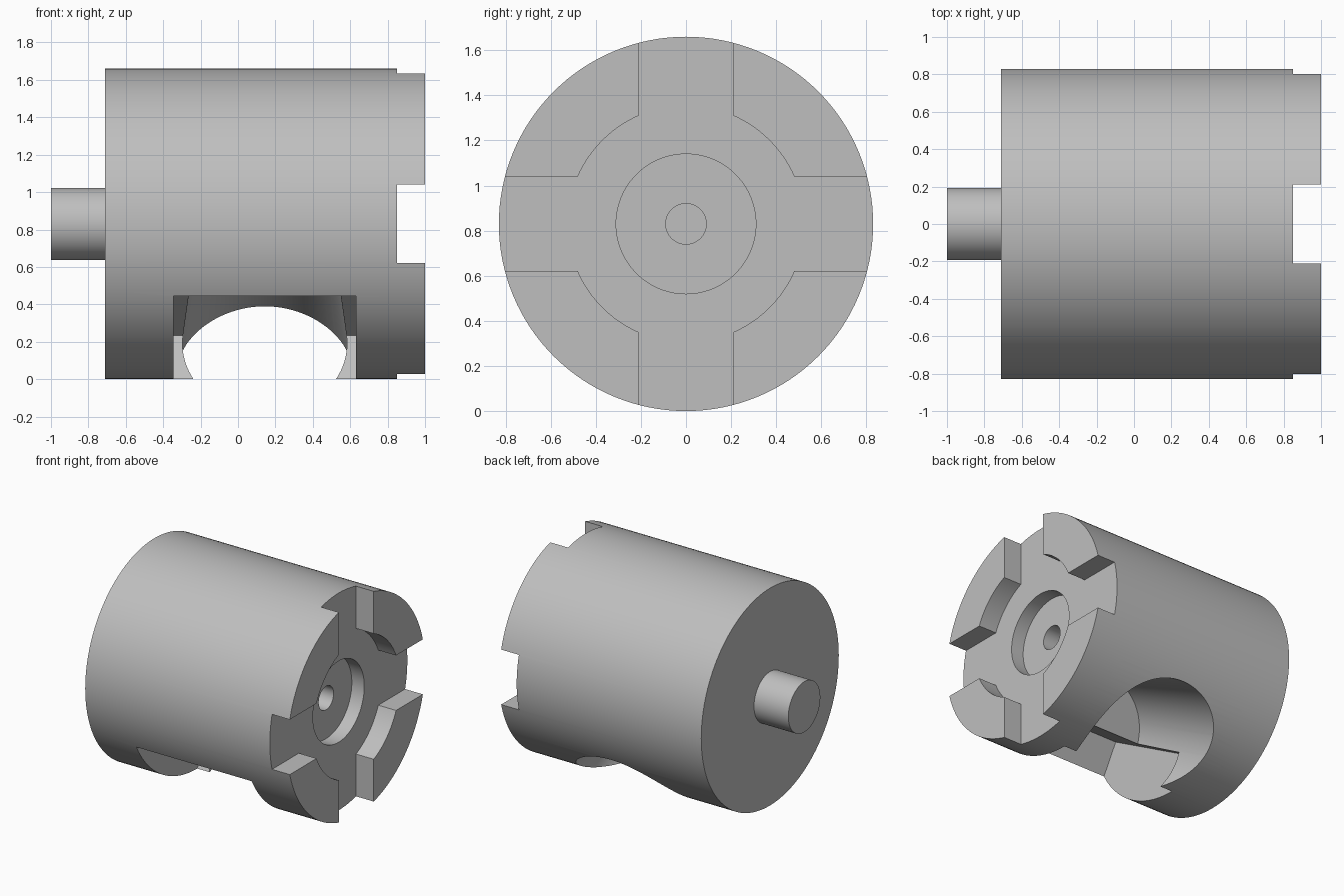
import bpy
from math import radians, pi
from mathutils import Matrix, Vector

cube = bpy.data.objects.get("Cube")
if cube:
    bpy.data.objects.remove(cube, do_unlink=True)

R = 0.83                      # body radius, also the axis height
AXIS = Vector((0, 0, R))

steel = bpy.data.materials.new("grey_steel")
steel.use_nodes = True
GREY = (0.52, 0.52, 0.52, 1)
steel.diffuse_color = GREY
steel.node_tree.nodes["Principled BSDF"].inputs["Base Color"].default_value = GREY


def finish(name):
    ob = bpy.context.object
    ob.name = name
    ob.data.materials.append(steel)
    return ob


def rod(name, radius, x0, x1, sides=96):
    """Cylinder on the body axis from x0 to x1."""
    bpy.ops.mesh.primitive_cylinder_add(
        vertices=sides, radius=radius, depth=x1 - x0,
        location=AXIS + Vector(((x0 + x1) / 2, 0, 0)), rotation=(0, pi / 2, 0))
    return finish(name)


def block(name, low, high):
    """Box between two corners."""
    low, high = Vector(low), Vector(high)
    bpy.ops.mesh.primitive_cube_add(size=1)
    ob = finish(name)
    ob.data.transform(Matrix.Translation((low + high) / 2) @ Matrix.Diagonal((*(high - low), 1)))
    return ob


def cut(target, cutter):
    cutter.hide_render = True
    mod = target.modifiers.new(cutter.name, 'BOOLEAN')
    mod.operation = 'DIFFERENCE'
    mod.solver = 'EXACT'
    mod.object = cutter
    bpy.ops.object.select_all(action='DESELECT')
    bpy.context.view_layer.objects.active = target
    target.select_set(True)
    bpy.ops.object.modifier_apply(modifier=mod.name)
    bpy.data.objects.remove(cutter, do_unlink=True)


# Main drum and rear pin
body = rod("body", R, -0.71, 1.0, 128)
pin = rod("rear_pin", 0.193, -1.0, -0.71, 64)

# Cross slots and round pockets in the end face
cut(body, block("slot_upright", (0.85, -0.21, -0.2), (1.2, 0.21, 2)))
cut(body, block("slot_level", (0.85, -1.2, R - 0.21), (1.2, 1.2, R + 0.21)))
cut(body, rod("wide_pocket", 0.524, 0.85, 1.2))
cut(body, rod("hub_recess", 0.31, 0.745, 1.2))
cut(body, rod("centre_hole", 0.09, 0.45, 1.2, 48))

# Tilted pocket under the drum: local z climbs toward the front
tilt = Matrix.Translation((0.143, 0, 0)) @ Matrix.Rotation(radians(60), 4, 'X')
pocket = block("tilted_pocket", (-0.4875, -0.9, 0), (0.4875, 0.271, 0.859))
pocket.matrix_world = tilt
bpy.context.view_layer.update()
cut(body, pocket)

# Tapered bore leaving through the back
z0, z1 = -1.0, 0.47
bpy.ops.mesh.primitive_cone_add(vertices=96, radius1=0.51, radius2=0.407, depth=z1 - z0)
bore = finish("tapered_bore")
bore.matrix_world = tilt @ Matrix.Translation((0, 0.22, (z0 + z1) / 2))
bpy.context.view_layer.update()
cut(body, bore)

# Smooth round walls, sharp edges
for ob in (body, pin):
    bpy.ops.object.select_all(action='DESELECT')
    bpy.context.view_layer.objects.active = ob
    ob.select_set(True)
    bpy.ops.object.shade_smooth_by_angle(angle=radians(25))
